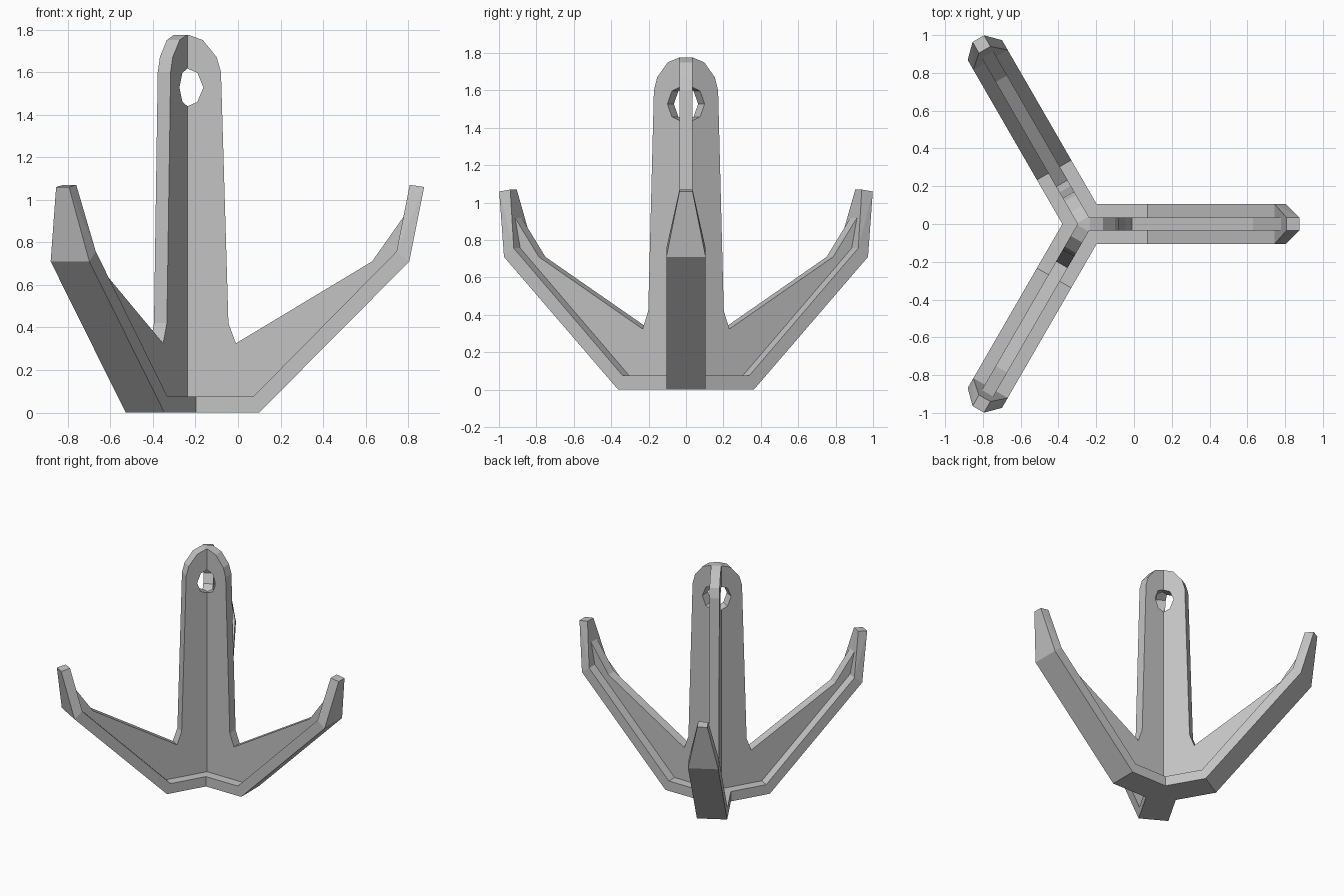
import bpy, bmesh, math
from mathutils import Matrix, Vector

cube = bpy.data.objects.get("Cube")
if cube:
    bpy.data.objects.remove(cube, do_unlink=True)

steel = bpy.data.materials.new("grey_steel")
steel.use_nodes = True
colour = (0.55, 0.55, 0.55, 1)
steel.diffuse_color = colour
steel.node_tree.nodes["Principled BSDF"].inputs["Base Color"].default_value = colour

AXIS_X = -0.258


def web_blade():
    """Upright plate: half a shank with its eye, running down into one arm."""
    eye = [(0.095 * math.sin(a), 1.528 - 0.097 * math.cos(a))
           for a in (math.pi * i / 4 for i in range(5))]
    shank = [(-0.1, 1.775), (0.025, 1.775), (0.093, 1.75), (0.158, 1.67), (0.178, 1.6),
             (0.213, 0.42), (0.248, 0.325)]
    arm = [(0.888, 0.71), (1.036, 0.92), (1.05, 0.92), (1.03, 0.73), (0.345, 0.04)]
    outline = [(-0.1, 0.04), (-0.1, 1.431)] + eye + [(-0.1, 1.625)] + shank + arm
    bm = bmesh.new()
    face = bm.faces.new([bm.verts.new((r, -0.035, z)) for r, z in outline])
    ext = bmesh.ops.extrude_face_region(bm, geom=[face], use_keep_orig=True)
    moved = [v for v in ext["geom"] if isinstance(v, bmesh.types.BMVert)]
    bmesh.ops.translate(bm, verts=moved, vec=(0, 0.07, 0))
    return bm


def flange_bar():
    """Wide bar along the underside of an arm, tapering into the fluke."""
    stations = [((-0.2, 0), (-0.2, 0.075), 0.105), ((0.358, 0), (0.33, 0.075), 0.105),
                ((1.063, 0.71), (1.003, 0.757), 0.105), ((1.133, 1.06), (1.065, 1.07), 0.035)]
    bm = bmesh.new()
    rings = [[bm.verts.new((p[0], s * w, p[1]))
              for p, s in ((low, -1), (low, 1), (high, 1), (high, -1))]
             for low, high, w in stations]
    for a, b in zip(rings, rings[1:]):
        for i in range(4):
            j = (i + 1) % 4
            bm.faces.new((a[i], a[j], b[j], b[i]))
    bm.faces.new(rings[0])
    bm.faces.new(rings[-1])
    return bm


def three_way(name, bm):
    """Mitre one arm at the centre line and repeat it around the axis."""
    bmesh.ops.recalc_face_normals(bm, faces=bm.faces)
    bmesh.ops.triangulate(bm, faces=bm.faces[:])
    for side in (-1, 1):
        normal = Vector((-math.sin(math.pi / 3), side * 0.5, 0))
        bmesh.ops.bisect_plane(bm, geom=bm.verts[:] + bm.edges[:] + bm.faces[:], dist=1e-6,
                               plane_co=(0, 0, 0), plane_no=normal, clear_outer=True)
    first = bm.verts[:] + bm.edges[:] + bm.faces[:]
    for k in (1, 2):
        copy = bmesh.ops.duplicate(bm, geom=first)["geom"]
        bmesh.ops.rotate(bm, verts=[v for v in copy if isinstance(v, bmesh.types.BMVert)],
                         cent=(0, 0, 0), matrix=Matrix.Rotation(k * math.tau / 3, 3, "Z"))
    bmesh.ops.remove_doubles(bm, verts=bm.verts[:], dist=1e-4)
    bmesh.ops.dissolve_limit(bm, angle_limit=0.01, verts=bm.verts[:], edges=bm.edges[:])
    bmesh.ops.recalc_face_normals(bm, faces=bm.faces)
    mesh = bpy.data.meshes.new(name)
    bm.to_mesh(mesh)
    bm.free()
    mesh.materials.append(steel)
    obj = bpy.data.objects.new(name, mesh)
    obj.location.x = AXIS_X
    bpy.context.collection.objects.link(obj)


three_way("shank_and_webs", web_blade())
three_way("arms_and_flukes", flange_bar())
